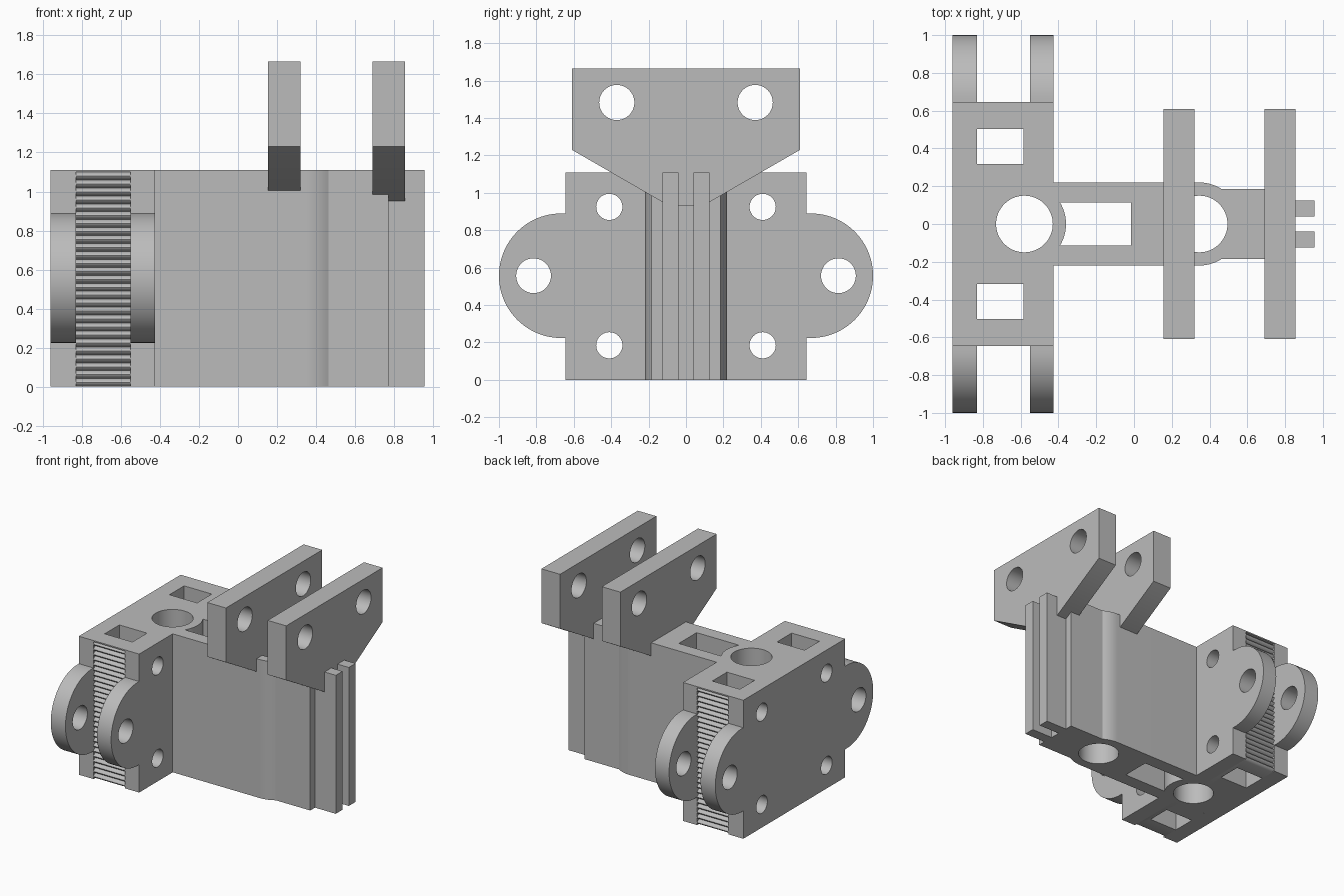
import bpy, bmesh, math
from mathutils import Vector

cube = bpy.data.objects.get("Cube")
if cube:
    bpy.data.objects.remove(cube, do_unlink=True)

grey = bpy.data.materials.new("plain grey")
grey.use_nodes = True
COLOUR = (0.5, 0.5, 0.5, 1)
grey.diffuse_color = COLOUR
grey.node_tree.nodes["Principled BSDF"].inputs["Base Color"].default_value = COLOUR

HEIGHT = 1.11


def prism(name, outline, axis, start, end):
    """Extrude a 2D outline: axis 'x' reads it as (y, z), axis 'z' as (x, y)."""
    bm = bmesh.new()
    place = (lambda p: (start, *p)) if axis == "x" else (lambda p: (*p, start))
    face = bm.faces.new([bm.verts.new(place(p)) for p in outline])
    out = bmesh.ops.extrude_face_region(bm, geom=[face])["geom"]
    step = Vector((1, 0, 0) if axis == "x" else (0, 0, 1)) * (end - start)
    bmesh.ops.translate(bm, vec=step, verts=[v for v in out if isinstance(v, bmesh.types.BMVert)])
    bmesh.ops.recalc_face_normals(bm, faces=bm.faces)
    mesh = bpy.data.meshes.new(name)
    bm.to_mesh(mesh)
    bm.free()
    mesh.materials.append(grey)
    obj = bpy.data.objects.new(name, mesh)
    bpy.context.collection.objects.link(obj)
    return obj


def arc(cx, cy, r, a0, a1, n):
    angles = [math.radians(a0 + (a1 - a0) * i / n) for i in range(n + 1)]
    return [(cx + r * math.cos(a), cy + r * math.sin(a)) for a in angles]


def circle(cx, cy, r, n=64):
    return arc(cx, cy, r, 0, 360, n)[:-1]


def rect(a0, a1, b0, b1):
    return [(a0, b0), (a1, b0), (a1, b1), (a0, b1)]


def mirrored(half):
    """Complete an outline given on its positive side, from bottom to top."""
    return half + [(-a, b) for a, b in reversed(half)]


def cut(obj, outlines, axis):
    """Cut through openings with the given outlines."""
    for outline in outlines:
        tool = prism("cutter", outline, axis, -2, 2)
        tool.hide_render = True
        mod = obj.modifiers.new("cut", "BOOLEAN")
        mod.operation, mod.solver, mod.object = "DIFFERENCE", "EXACT", tool
        bpy.context.view_layer.objects.active = obj
        bpy.ops.object.modifier_apply(modifier=mod.name)
        bpy.data.objects.remove(tool, do_unlink=True)


def smooth(obj):
    bpy.ops.object.select_all(action="DESELECT")
    obj.select_set(True)
    bpy.context.view_layer.objects.active = obj
    bpy.ops.object.shade_smooth_by_angle(angle=math.radians(30))


bolt_holes = [circle(y, z, 0.07, 40) for y in (-0.41, 0.41) for z in (0.185, 0.925)]
pin_holes = [circle(y, 0.557, 0.093, 48) for y in (-0.815, 0.815)]
block_bore = circle(-0.58, 0, 0.15)
parts = []

# Flanges with rounded ears on both sides
ear_side = [(0.645, 0), (0.645, 0.224), *arc(0.667, 0.557, 0.333, -90, 90, 48),
            (0.645, 0.89), (0.645, HEIGHT)]
for name, x0, x1 in (("outer_flange", -0.96, -0.83), ("inner_flange", -0.55, -0.425)):
    flange = prism(name, mirrored(ear_side), "x", x0, x1)
    cut(flange, bolt_holes + pin_holes, "x")
    cut(flange, [block_bore], "z")
    parts.append(flange)

# Core between the flanges, its ends carrying a stack of rounded ribs
RIBS, STEPS, DEPTH = 27, 6, 0.025
ribs = []
for i in range(RIBS * STEPS + 1):
    bump = abs(math.sin(math.pi * i / STEPS))
    ribs.append((0.645 - DEPTH * (1 - bump), 1.1 * i / (RIBS * STEPS)))
core = prism("ribbed_core", mirrored(ribs + [(0.645, 1.1), (0.645, HEIGHT)]), "x", -0.83, -0.55)
pockets = [rect(-0.9, -0.585, s * 0.41 - 0.093, s * 0.41 + 0.093) for s in (-1, 1)]
cut(core, pockets + [block_bore], "z")
cut(core, bolt_holes, "x")
parts.append(core)

# Arm with a rounded swelling around its bore and a narrower end
neck = math.degrees(math.asin(0.185 / 0.22))
arm_side = [(0.77, 0.185), *arc(0.345, 0, 0.22, neck, 90, 8), (-0.425, 0.22)]
arm = prism("arm", arm_side + [(x, -y) for x, y in reversed(arm_side)], "z", 0, HEIGHT)
slot = [(-0.015, -0.113), (-0.015, 0.113), *arc(-0.58, 0, 0.22, 31, -31, 16)]
cut(arm, [circle(0.345, 0, 0.15), slot], "z")
parts.append(arm)

# Twin rails on the end of the arm
for name, y0, y1 in (("left_rail", -0.125, -0.04), ("right_rail", 0.04, 0.125)):
    parts.append(prism(name, rect(0.77, 0.955, y0, y1), "z", 0, HEIGHT))

# Upright plates, tapering down into the arm
plate_side = [(0.09, 0.93), (0.61, 1.23), (0.61, 1.665)]
plate_holes = [circle(y, 1.483, 0.094, 48) for y in (-0.37, 0.37)]
for name, x0 in (("inner_plate", 0.155), ("outer_plate", 0.69)):
    plate = prism(name, mirrored(plate_side), "x", x0, x0 + 0.165)
    cut(plate, plate_holes, "x")
    parts.append(plate)

for part in parts:
    smooth(part)
